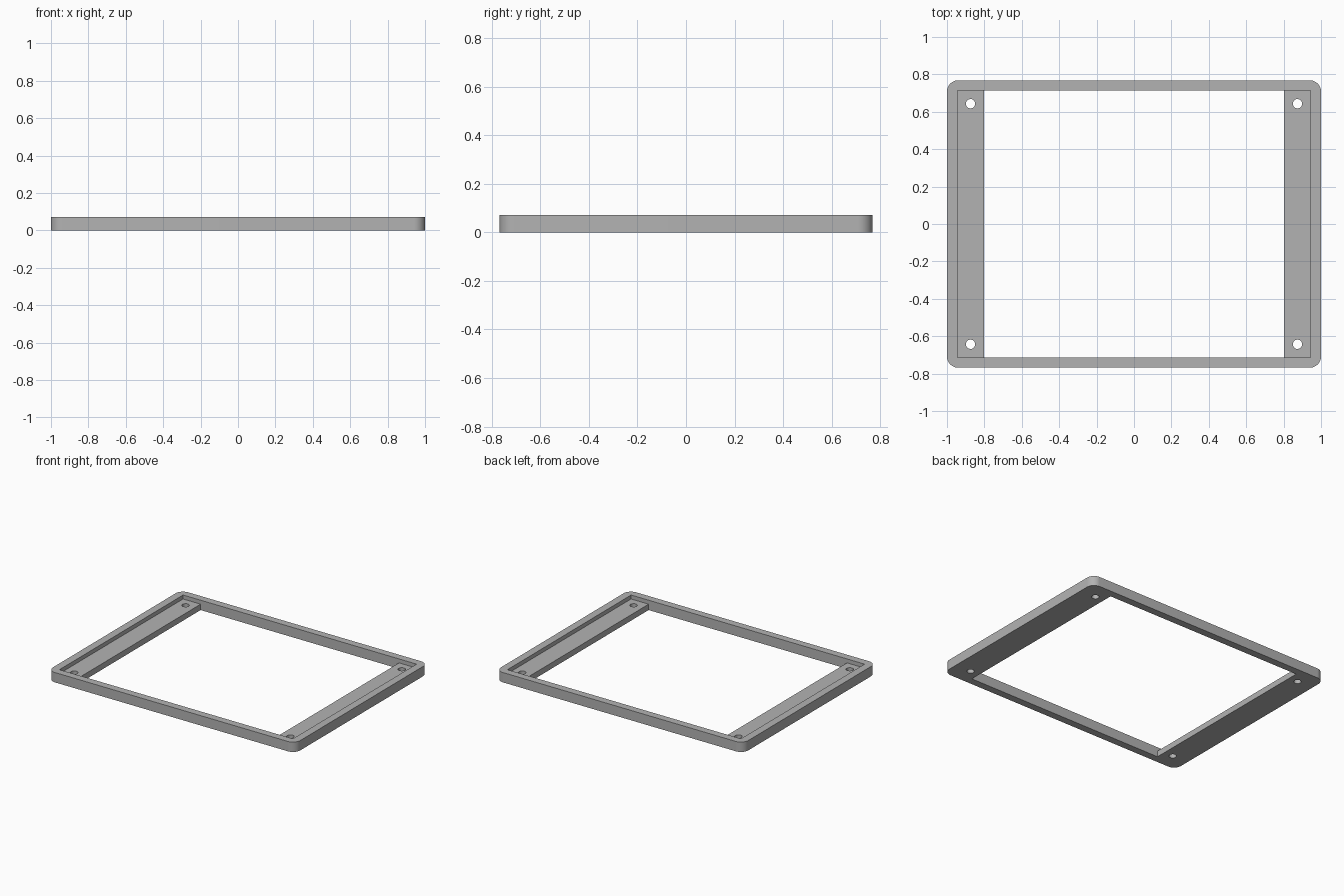
import bpy, bmesh, math
from mathutils import Matrix, Vector

cube = bpy.data.objects.get("Cube")
if cube:
    bpy.data.objects.remove(cube, do_unlink=True)

HALF_X, HALF_Y, HEIGHT, CORNER = 1.0, 0.768, 0.072, 0.06
RECESS_X, RECESS_Y = 0.944, 0.714
OPENING_X, LEDGE_TOP = 0.802, 0.043
HOLE_X, HOLE_Y, HOLE_R = 0.874, 0.643, 0.025

grey = bpy.data.materials.new("Mid grey")
grey.use_nodes = True
color = (0.45, 0.45, 0.45, 1)
grey.diffuse_color = color
grey.node_tree.nodes["Principled BSDF"].inputs["Base Color"].default_value = color


def prism(name, points, direction):
    """Extrude a closed outline along a direction."""
    bm = bmesh.new()
    face = bm.faces.new([bm.verts.new(p) for p in points])
    result = bmesh.ops.extrude_face_region(bm, geom=[face])
    moved = [g for g in result["geom"] if isinstance(g, bmesh.types.BMVert)]
    bmesh.ops.translate(bm, verts=moved, vec=direction)
    bmesh.ops.recalc_face_normals(bm, faces=bm.faces)
    mesh = bpy.data.meshes.new(name)
    bm.to_mesh(mesh)
    bm.free()
    obj = bpy.data.objects.new(name, mesh)
    bpy.context.collection.objects.link(obj)
    return obj


def arc(cx, cy, radius, start, sweep, steps):
    return [(cx + radius * math.cos(start + sweep * i / steps),
             cy + radius * math.sin(start + sweep * i / steps)) for i in range(steps + 1)]


# Rounded plate
outline = []
for i, (sx, sy) in enumerate([(1, 1), (-1, 1), (-1, -1), (1, -1)]):
    outline += arc(sx * (HALF_X - CORNER), sy * (HALF_Y - CORNER), CORNER,
                   i * math.pi / 2, math.pi / 2, 12)
frame = prism("frame", [(x, y, 0) for x, y in outline], (0, 0, HEIGHT))
frame.data.materials.append(grey)

# Stepped cutter: wide recess above the side ledges, narrower opening below
right_side = [(OPENING_X, -0.1), (OPENING_X, LEDGE_TOP), (RECESS_X, LEDGE_TOP), (RECESS_X, 0.2)]
section = right_side + [(-x, z) for x, z in reversed(right_side)]
cutters = [prism("opening_cutter", [(x, -RECESS_Y, z) for x, z in section],
                 (0, 2 * RECESS_Y, 0))]

# Screw holes in the ledge corners
for sx in (-1, 1):
    for sy in (-1, 1):
        circle = arc(sx * HOLE_X, sy * HOLE_Y, HOLE_R, 0, math.tau, 32)[:-1]
        cutters.append(prism("hole_cutter", [(x, y, -0.1) for x, y in circle], (0, 0, 0.3)))

# Cut everything out of the plate
bpy.context.view_layer.objects.active = frame
for cutter in cutters:
    cutter.hide_render = True
    cut = frame.modifiers.new("cut", "BOOLEAN")
    cut.operation, cut.solver, cut.object = "DIFFERENCE", "EXACT", cutter
    bpy.ops.object.modifier_apply(modifier=cut.name)
    bpy.data.objects.remove(cutter, do_unlink=True)

# Smooth corners and holes, sharp edges elsewhere
bpy.ops.object.select_all(action="DESELECT")
frame.select_set(True)
bpy.ops.object.shade_smooth_by_angle(angle=math.radians(30))
